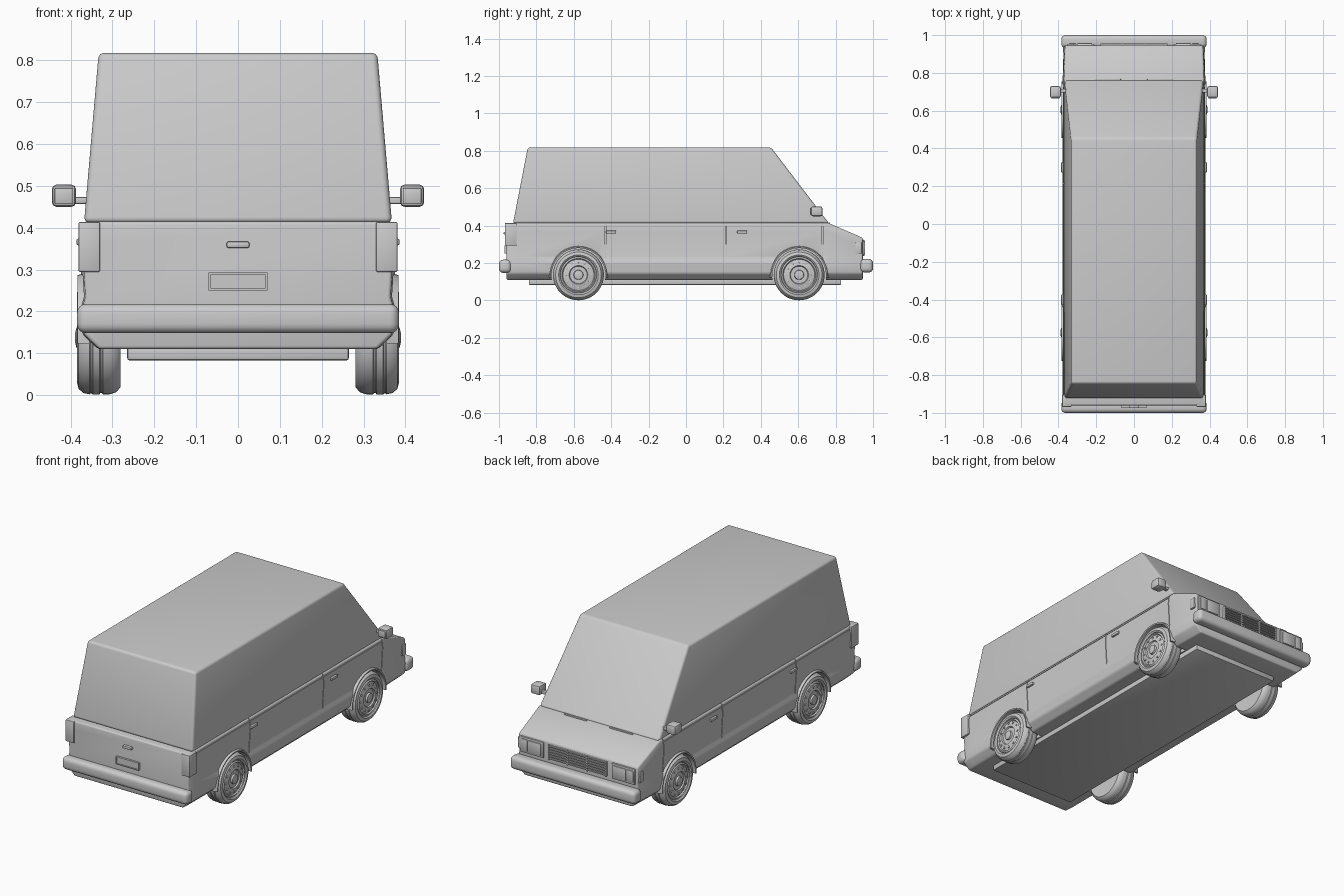
import bpy, bmesh, math
from mathutils import Vector

if "Cube" in bpy.data.objects:
    bpy.data.objects.remove(bpy.data.objects["Cube"])

paint = bpy.data.materials.new("light_grey")
paint.use_nodes = True
GREY = (0.6, 0.6, 0.6, 1)
paint.diffuse_color = GREY
paint.node_tree.nodes["Principled BSDF"].inputs["Base Color"].default_value = GREY


def activate(ob):
    bpy.ops.object.select_all(action='DESELECT')
    ob.select_set(True)
    bpy.context.view_layer.objects.active = ob


def finish(name, bm, bevel=0, segments=3):
    """Turn a bmesh into a shaded object with an optional rounded edge."""
    bmesh.ops.recalc_face_normals(bm, faces=bm.faces)
    mesh = bpy.data.meshes.new(name)
    bm.to_mesh(mesh)
    bm.free()
    mesh.materials.append(paint)
    ob = bpy.data.objects.new(name, mesh)
    bpy.context.collection.objects.link(ob)
    activate(ob)
    if bevel:
        mod = ob.modifiers.new("round", 'BEVEL')
        mod.width, mod.segments = bevel, segments
        mod.limit_method, mod.angle_limit = 'ANGLE', math.radians(28)
        bpy.ops.object.modifier_apply(modifier=mod.name)
    bpy.ops.object.shade_smooth_by_angle(angle=math.radians(35))
    return ob


def box(name, x, y, z, bevel=0, segments=2):
    """Box from (min, max) pairs."""
    bm = bmesh.new()
    bmesh.ops.create_cube(bm, size=1)
    for v in bm.verts:
        v.co = Vector([(a + b) / 2 + c * (b - a) for (a, b), c in zip((x, y, z), v.co)])
    return finish(name, bm, bevel, segments)


def loft(name, rings, bevel=0, segments=3):
    """Skin a list of closed rings and cap both ends."""
    bm = bmesh.new()
    loops = [[bm.verts.new(p) for p in ring] for ring in rings]
    n = len(loops[0])
    for a, b in zip(loops, loops[1:]):
        for i in range(n):
            bm.faces.new((a[i], a[(i + 1) % n], b[(i + 1) % n], b[i]))
    bm.faces.new(loops[0])
    bm.faces.new(loops[-1])
    return finish(name, bm, bevel, segments)


def lathe(name, profile, centre, side, steps=48):
    """Revolve (radius, outward offset) points about a sideways axle."""
    rings = []
    for r, out in profile:
        ring = []
        for i in range(steps):
            a = math.tau * i / steps
            ring.append((centre[0] + side * out, centre[1] + r * math.cos(a), centre[2] + r * math.sin(a)))
        rings.append(ring)
    return loft(name, rings)


def cut(target, cutter):
    activate(target)
    mod = target.modifiers.new("cut", 'BOOLEAN')
    mod.operation, mod.solver, mod.object = 'DIFFERENCE', 'EXACT', cutter
    bpy.ops.object.modifier_apply(modifier=mod.name)
    bpy.data.objects.remove(cutter)


# Lower body: one cross-section carried from tail to nose
def section(y, top, scale):
    half = [(.335, .11), (.372, .145), (.378, .2), (.368, .235), (.376, top - .05), (.37, top)]
    right = [(x * scale, y, z) for x, z in half]
    return right + [(-x, y, z) for x, y, z in reversed(right)]


body = loft("lower_body", [section(-.96, .415, .99), section(-.9, .415, 1), section(.76, .415, 1),
                           section(.945, .335, .985)], .008)

AXLES = {"rear": -.575, "front": .605}
HUB_Z = .137
SIDES = {"left": 1, "right": -1}

# Wheel wells and panel gaps
for s in SIDES.values():
    for y in AXLES.values():
        cut(body, lathe("well_cutter", [(.145, 0), (.145, .2)], (s * .272, y, HUB_Z), s))
    for y in (-.43, .215, .73):
        x = sorted((s * .364, s * .4))
        cut(body, box("gap_cutter", x, (y - .002, y + .002), (.225, .43)))
    cut(body, box("gap_cutter", sorted((s * .368, s * .4)), (-.9, .73), (.398, .401)))
activate(body)
bpy.ops.object.shade_smooth_by_angle(angle=math.radians(35))


# Tall cabin shell with sloping ends
def cabin_ring(w, back, front, z):
    return [(-w, back, z), (w, back, z), (w, front, z), (-w, front, z)]


loft("cabin", [cabin_ring(.368, -.925, .765, .412), cabin_ring(.333, -.846, .455, .818)], .014, 4)

# Underbody pan
box("underbody_pan", (-.265, .265), (-.84, .83), (.083, .12), .006)

# Bumpers with rounded ends
box("rear_bumper", (-.385, .385), (-1, -.935), (.148, .218), .022, 4)
box("front_bumper", (-.385, .385), (.932, 1), (.15, .222), .022, 4)

# Wheels
tyre = [(.085, -.09), (.118, -.092), (.13, -.082), (.135, -.066), (.135, -.05), (.132, -.048), (.132, -.044),
        (.136, -.042), (.136, -.026), (.133, -.024), (.133, -.02), (.135, -.018), (.132, -.004),
        (.122, .008), (.106, .012), (.098, .006), (.095, -.004), (.06, -.004)]
cap = [(.096, -.01), (.096, .004), (.088, .009), (.083, .002), (.06, .008), (.05, .01),
       (.046, .003), (.026, .003), (.024, .013), (.012, .016)]
for end, y in AXLES.items():
    for label, s in SIDES.items():
        hub = (s * .373, y, HUB_Z)
        lathe(f"{end}_{label}_tyre", tyre, hub, s)
        lathe(f"{end}_{label}_hubcap", cap, hub, s)
        for i in range(12):
            a = math.tau * i / 12
            c = (hub[0], y + .07 * math.cos(a), HUB_Z + .07 * math.sin(a))
            lathe(f"{end}_{label}_rim_stud", [(.006, 0), (.006, .009), (.004, .01)], c, s, 8)
        # Raised lip over the wheel opening
        rings = []
        for i in range(25):
            a = math.radians(-5 + 190 * i / 24)
            rings.append([(s * x, y + r * math.cos(a), HUB_Z + r * math.sin(a))
                          for r, x in ((.143, .355), (.143, .381), (.15, .383), (.158, .355))])
        loft(f"{end}_{label}_arch_lip", rings)

# Paired parts on both sides
for label, s in SIDES.items():
    def side_box(name, x, y, z, bevel=0):
        return box(f"{label}_{name}", sorted((s * x[0], s * x[1])), y, z, bevel)

    side_box("mirror_arm", (.35, .4), (.695, .715), (.457, .474), .004)
    side_box("mirror", (.387, .445), (.668, .73), (.45, .503), .011)
    side_box("mirror_glass", (.394, .438), (.664, .67), (.458, .495), .002)
    side_box("tail_light", (.33, .381), (-.968, -.905), (.294, .414), .004)
    side_box("headlight_frame", (.21, .352), (.93, .953), (.238, .325), .004)
    side_box("headlight", (.222, .3), (.945, .958), (.248, .315), .004)
    side_box("turn_lamp", (.306, .344), (.945, .957), (.248, .315), .004)
    side_box("corner_lamp", (.36, .375), (.905, .94), (.25, .31), .004)
    side_box("wiper_slot", (.07, .21), (.762, .77), (.409, .418), .002)
    for y in (-.4, .3):
        side_box("door_handle", (.365, .386), (y - .027, y + .027), (.358, .374), .004)

# Grille with slats
box("grille_back", (-.18, .18), (.93, .947), (.24, .322), .003)
for i in range(6):
    z = .245 + i * .0135
    box("grille_slat", (-.175, .175), (.94, .956), (z, z + .006))
for x in (-.175, -.06, .06, .175):
    box("grille_post", (x - .003, x + .003), (.94, .956), (.24, .322))

# Tailgate handle and plate frame
box("tailgate_handle", (-.027, .027), (-.975, -.955), (.352, .367), .004)
box("plate", (-.065, .065), (-.966, -.955), (.254, .29))
for z in (.25, .288):
    box("plate_frame_rail", (-.07, .07), (-.971, -.955), (z, z + .005))
for x in (-.07, .065):
    box("plate_frame_post", (x, x + .005), (-.971, -.955), (.25, .293))
